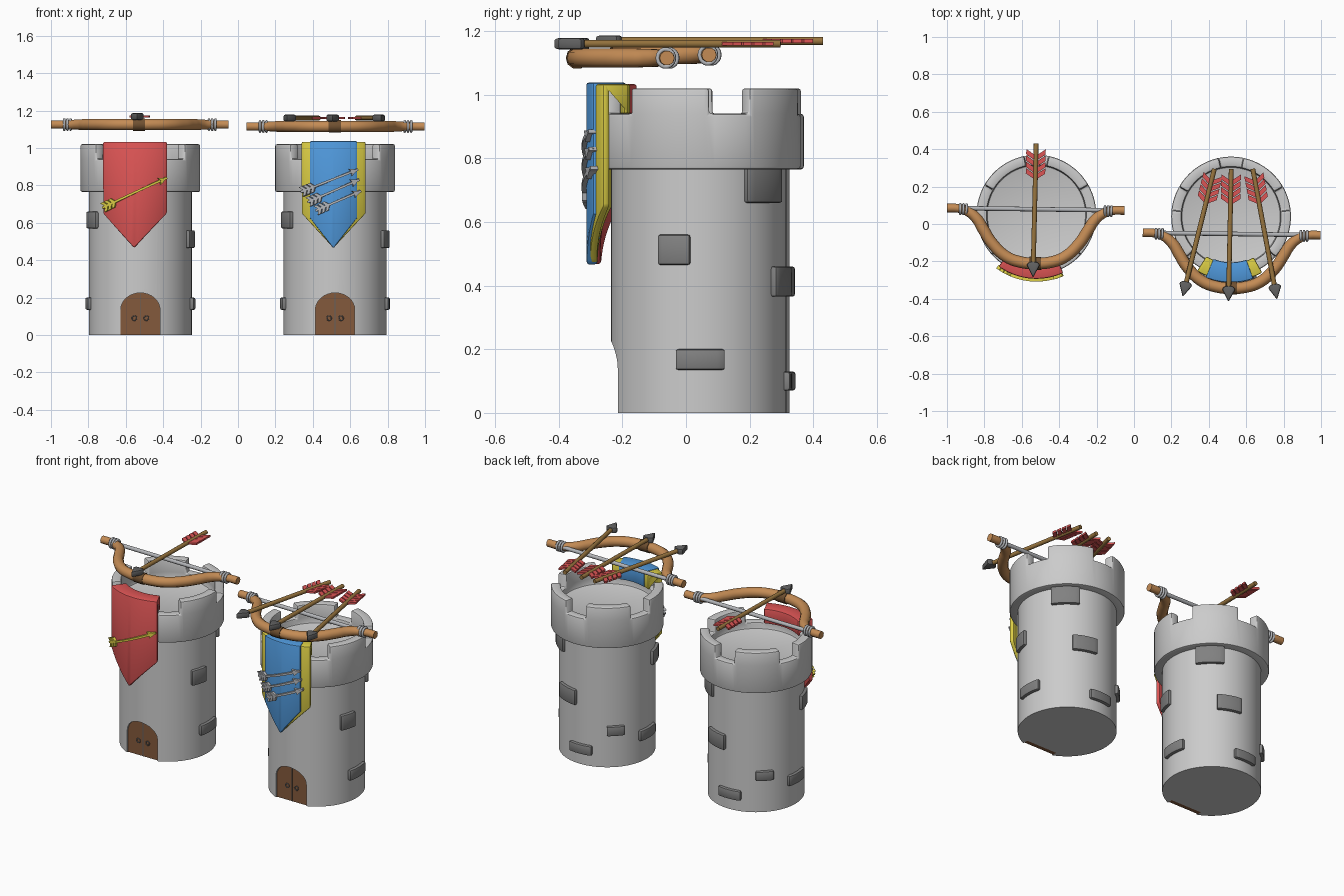
import bpy, bmesh
from math import sin, cos, asin, pi, radians
from mathutils import Vector

if "Cube" in bpy.data.objects:
    bpy.data.objects.remove(bpy.data.objects["Cube"])


def material(name, rgb):
    m = bpy.data.materials.new(name)
    m.diffuse_color = (*rgb, 1)
    m.use_nodes = True
    m.node_tree.nodes["Principled BSDF"].inputs["Base Color"].default_value = m.diffuse_color
    return m


RED = material("red", (0.72, 0.09, 0.09))
BLUE = material("blue", (0.08, 0.32, 0.72))
YELLOW = material("yellow", (0.72, 0.62, 0.06))
WOOD = material("bow_wood", (0.55, 0.26, 0.09))
SHAFT = material("shaft_wood", (0.32, 0.18, 0.05))
DOOR = material("door_wood", (0.23, 0.10, 0.045))
GRIP = material("grip_leather", (0.16, 0.08, 0.03))
DARK = material("dark_iron", (0.12, 0.12, 0.12))
STONE = material("dark_stone", (0.22, 0.22, 0.22))
SILVER = material("silver", (0.45, 0.46, 0.48))


def finish(name, bm, mat=None, bevel=0, cutter=None):
    bmesh.ops.recalc_face_normals(bm, faces=bm.faces)
    me = bpy.data.meshes.new(name)
    bm.to_mesh(me)
    bm.free()
    ob = bpy.data.objects.new(name, me)
    bpy.context.collection.objects.link(ob)
    if mat:
        me.materials.append(mat)
    bpy.ops.object.select_all(action='DESELECT')
    ob.select_set(True)
    bpy.context.view_layer.objects.active = ob
    if cutter:
        b = ob.modifiers.new("cut", 'BOOLEAN')
        b.object, b.solver = cutter, 'EXACT'
        bpy.ops.object.modifier_apply(modifier="cut")
        bpy.data.objects.remove(cutter)
    if bevel:
        b = ob.modifiers.new("bevel", 'BEVEL')
        b.width, b.segments, b.limit_method = bevel, 2, 'ANGLE'
        b.angle_limit = radians(40)
        bpy.ops.object.modifier_apply(modifier="bevel")
    bpy.ops.object.shade_smooth_by_angle(angle=radians(35))
    return ob


def prism(name, polys, place, d0, d1, mat=None, bevel=0):
    """Flat outlines given thickness; place(u, v, d) puts them in space."""
    bm = bmesh.new()
    for p in polys:
        a = [bm.verts.new(place(u, v, d0)) for u, v in p]
        b = [bm.verts.new(place(u, v, d1)) for u, v in p]
        bm.faces.new(a)
        bm.faces.new(b[::-1])
        for i in range(len(p)):
            j = (i + 1) % len(p)
            bm.faces.new((a[i], a[j], b[j], b[i]))
    bmesh.ops.remove_doubles(bm, verts=bm.verts, dist=1e-5)
    return finish(name, bm, mat, bevel)


def arc_loft(name, cx, cy, cols, mat, bevel):
    """Sweeps (r, z) sections through the given angles around a tower."""
    bm = bmesh.new()
    rings = [[bm.verts.new((cx + r * cos(a), cy + r * sin(a), z)) for r, z in s] for a, s in cols]
    for p, q in zip(rings, rings[1:]):
        for i in range(len(p)):
            j = (i + 1) % len(p)
            bm.faces.new((p[i], p[j], q[j], q[i]))
    bm.faces.new(rings[0])
    bm.faces.new(rings[-1])
    return finish(name, bm, mat, bevel)


def tube(name, pts, r, mat, loc=(0, 0, 0), rz=0, cyclic=False, radii=None):
    cu = bpy.data.curves.new(name, 'CURVE')
    cu.dimensions, cu.bevel_depth, cu.bevel_resolution = '3D', r, 3
    cu.resolution_u, cu.use_fill_caps = 6, True
    sp = cu.splines.new('BEZIER')
    sp.bezier_points.add(len(pts) - 1)
    for i, (b, p) in enumerate(zip(sp.bezier_points, pts)):
        b.co = p
        b.handle_left_type = b.handle_right_type = 'AUTO'
        b.radius = radii[i] if radii else 1
    sp.use_cyclic_u = cyclic
    cu.materials.append(mat)
    ob = bpy.data.objects.new(name, cu)
    ob.location, ob.rotation_euler = loc, (0, 0, rz)
    bpy.context.collection.objects.link(ob)


def barbs(start, step, n, w, slant, gap):
    """Slanted feather pieces on both sides of an arrow, along u."""
    return [[(start + i * step, 0), (start + i * step + slant, k * w),
             (start + (i + 1) * step - gap + slant, k * w), (start + (i + 1) * step - gap, 0)]
            for i in range(n) for k in (-1, 1)]


def tower(side, cx, cy):
    # round body with arched door recess
    arch = [(-0.105, -0.02)] + [(-0.105 * cos(t * pi / 16), 0.135 + 0.09 * sin(t * pi / 16))
                                for t in range(17)] + [(0.105, -0.02)]
    at = lambda u, v, d: (cx + u, cy + d, v)
    cutter = prism("door_cutter", [arch], at, -0.4, -0.22)
    bm = bmesh.new()
    bmesh.ops.create_cone(bm, cap_ends=True, segments=96, radius1=0.275, radius2=0.275, depth=0.8)
    bmesh.ops.translate(bm, verts=bm.verts, vec=(cx, cy, 0.4))
    finish(side + "_tower_body", bm, cutter=cutter)
    prism(side + "_door", [[(u, max(v, 0)) for u, v in arch]], at, -0.245, -0.215, DOOR)
    prism(side + "_door_gap", [[(-.002, 0), (.002, 0), (.002, .222), (-.002, .222)]],
          at, -0.2465, -0.23, DARK)
    for k in (-1, 1):
        ring = [(k * 0.032 + 0.012 * cos(t * pi / 4), 0, 0.012 * sin(t * pi / 4)) for t in range(8)]
        tube(side + "_door_handle", ring, 0.003, DARK, (cx, cy - 0.247, 0.09), cyclic=True)

    # crown: lathed ring with five raised merlons
    prof = [(0.265, 0.90), (0.265, 0.94), (0.32, 0.94), (0.32, 0.765), (0.265, 0.765)]
    bm = bmesh.new()
    n, raised = 120, []
    rings = [[bm.verts.new((cx + r * cos(i * 2 * pi / n), cy + r * sin(i * 2 * pi / n), z))
              for r, z in prof] for i in range(n)]
    for i in range(n):
        p, q = rings[i], rings[(i + 1) % n]
        for j in range(len(prof) - 1):
            f = bm.faces.new((p[j], p[j + 1], q[j + 1], q[j]))
            if j == 1 and ((i + 0.5) * 3 - 78) % 72 >= 24:
                raised.append(f)
    bm.faces.new([r[0] for r in rings])
    bm.faces.new([r[-1] for r in rings])
    bmesh.ops.recalc_face_normals(bm, faces=bm.faces)
    top = bmesh.ops.extrude_face_region(bm, geom=raised)["geom"]
    bmesh.ops.delete(bm, geom=raised, context='FACES')
    bmesh.ops.translate(bm, verts=[v for v in top if isinstance(v, bmesh.types.BMVert)], vec=(0, 0, 0.08))
    finish(side + "_crown", bm, bevel=0.009)

    # protruding stones: angle, width, bottom, top
    for a, w, z0, z1 in [(-16, .105, .465, .56), (48, .165, .66, .78), (71, .15, .365, .46),
                         (1, .155, .135, .2), (92, .15, .07, .13), (135, .105, .2, .26),
                         (181, .155, .135, .2), (202, .13, .57, .66)]:
        h = w / 2 / 0.285
        sec = [(0.26, z0), (0.26, z1), (0.294, z1), (0.294, z0)]
        arc_loft(side + "_stone", cx, cy, [(radians(a) + h * t / 3, sec) for t in range(-3, 4)], STONE, 0.008)


def banner(name, cx, cy, mid, half, zside, ztip, off, mat):
    cols = []
    for i in range(-10, 11):
        u = half * i / 10
        zb = ztip + (zside - ztip) * abs(i) / 10
        cols.append((mid + asin(u / 0.345),
                     [(0.343 + off, zb), (0.343 + off, 1.033 + off / 2), (0.25 - off / 2, 1.033 + off / 2),
                      (0.25 - off / 2, 0.94), (0.268, 0.94), (0.268, 1.018), (0.318, 1.018), (0.318, zb)]))
    arc_loft(name, cx, cy, cols, mat, 0.008)


def emblem(name, cx, cy, mid, tail, head, r0, r1, mat):
    a, b = Vector(tail), Vector(head)
    d = (b - a).normalized()
    L = (b - a).length

    def place(s, t, r):
        p = a + d * s + Vector((-d.y, d.x)) * t
        ang = mid + asin(p.x / 0.345)
        return (cx + r * cos(ang), cy + r * sin(ang), p.y)
    k = L / 12
    w = 0.006
    shaft = [[(i * k, -w), ((i + 1) * k, -w), ((i + 1) * k, w), (i * k, w)] for i in range(12)]
    prism(name, shaft, place, r0, r1, mat)
    prism(name + "_feathers", barbs(0.018, 0.022, 3, 0.026, -0.018, 0.005), place, r0, r1, mat)
    prism(name + "_head", [[(L - .035, 0), (L - .042, .02), (L, 0), (L - .042, -.02)]], place, r0, r1 + .001, mat)


def bow(side, cx, cy, z):
    half = [(.475, 0, .75), (.41, -.002, .75), (.36, -.018, .85), (.315, -.055, .95), (.28, -.11, 1),
            (.235, -.18, 1), (.155, -.255, 1), (.07, -.285, 1)]
    path = [(-x, y, r) for x, y, r in half] + [(0, -.29, 1)] + half[::-1]
    loc, rz = (cx, cy, z), -0.014
    tube(side + "_bow", [(x, y, 0) for x, y, r in path], 0.031, WOOD, loc, rz, radii=[r for x, y, r in path])
    tube(side + "_bow_grip", [(-.032, -.289, 0), (0, -.29, 0), (.032, -.289, 0)], 0.035, GRIP, loc, rz)
    tube(side + "_bow_string", [(-.41, 0, 0), (.41, 0, 0)], 0.012, SILVER, loc, rz)
    for k in (-1, 1):
        for x in (.37, .387, .404):
            ring = [(k * x, .025 * cos(t * pi / 4) - .005, .027 * sin(t * pi / 4)) for t in range(8)]
            tube(side + "_string_wrap", ring, 0.007, SILVER, loc, rz, cyclic=True)


def arrow(name, tip, end, z):
    a, b = Vector((*tip, z)), Vector((*end, z))
    d = (b - a).normalized()
    L = (b - a).length
    place = lambda s, t, h: a + d * s + Vector((-d.y, d.x, 0)) * t + Vector((0, 0, h))
    tube(name + "_shaft", [place(0.05, 0, 0), b], 0.013, SHAFT)
    prism(name + "_head", [[(0, 0), (.07, .036), (.085, .02), (.085, -.02), (.07, -.036)]],
          place, -0.018, 0.018, DARK, 0.008)
    prism(name + "_feathers", barbs(L - 0.195, 0.034, 4, 0.052, 0.035, 0.006), place, -0.006, 0.006, RED)


# towers
tower("left", -0.522, 0.05)
tower("right", 0.519, 0.04)

# banners with arrow emblems
ml, mr = radians(-95.6), radians(-91.5)
banner("red_banner", -0.522, 0.05, ml, 0.175, 0.65, 0.465, 0, RED)
emblem("gold_emblem", -0.522, 0.05, ml, (-.168, .68), (.168, .84), 0.335, 0.358, YELLOW)
banner("yellow_banner", 0.519, 0.04, mr, 0.175, 0.65, 0.465, 0, YELLOW)
banner("blue_panel", 0.519, 0.04, mr, 0.125, 0.625, 0.463, 0.01, BLUE)
for t, h in [((-.165, .765), (.125, .885)), ((-.13, .71), (.13, .83)), ((-.09, .665), (.14, .77))]:
    emblem("silver_emblem", 0.519, 0.04, mr, t, h, 0.34, 0.368, SILVER)

# bows and arrows floating above
bow("left", -0.525, 0.079, 1.125)
bow("right", 0.522, -0.053, 1.115)
arrow("left_arrow", (-.54, -.287), (-.523, .43), 1.168)
for i, (t, e) in enumerate([((.26, -.39), (.43, .295)), ((.505, -.417), (.52, .295)), ((.765, -.405), (.635, .295))]):
    arrow("right_arrow_%d" % (i + 1), t, e, 1.16)
